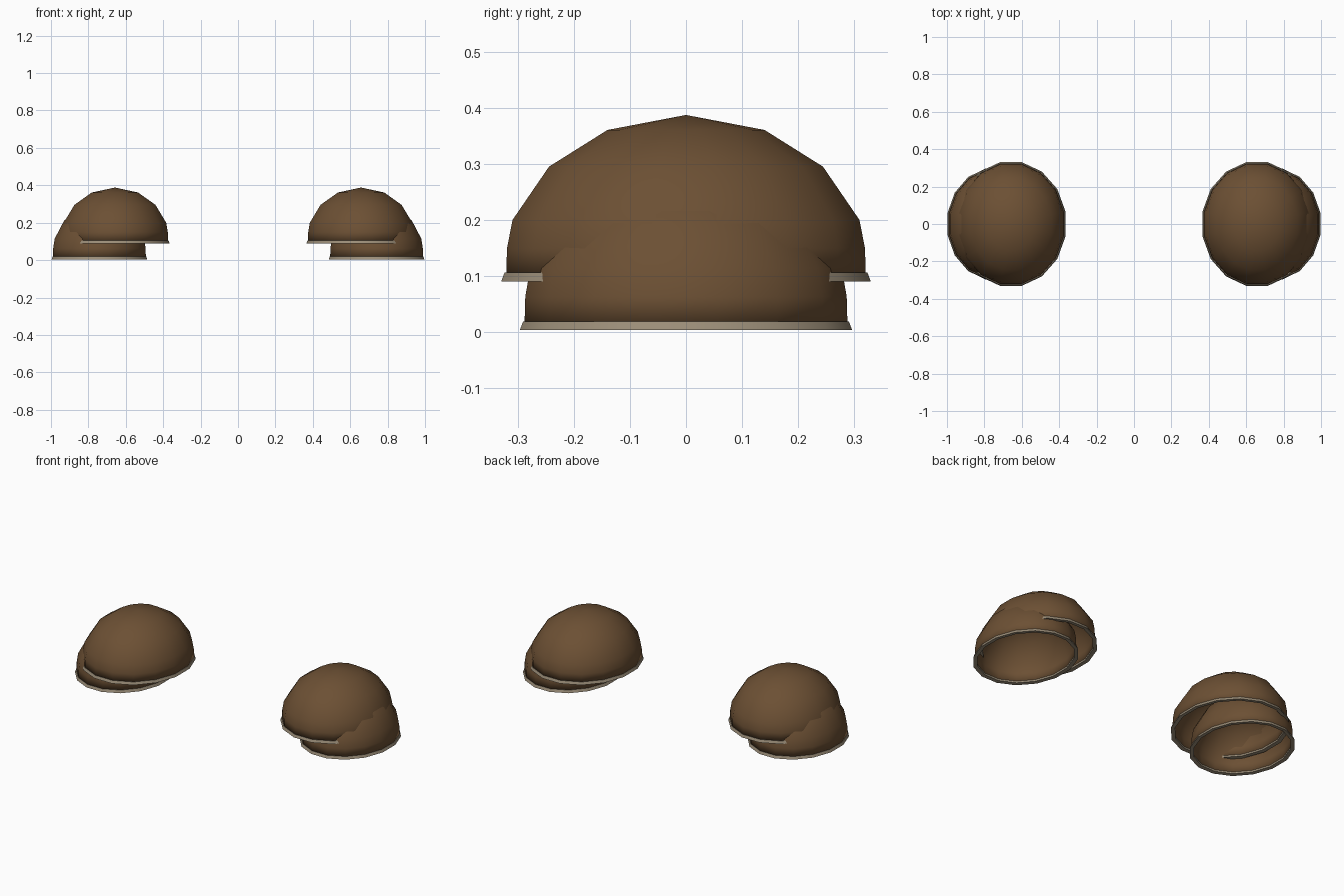
import bpy, bmesh, math

if "Cube" in bpy.data.objects:
    bpy.data.objects.remove(bpy.data.objects["Cube"])

SEGMENTS = 16


def material(name, rgb):
    m = bpy.data.materials.new(name)
    m.diffuse_color = (*rgb, 1)
    m.use_nodes = True
    m.node_tree.nodes["Principled BSDF"].inputs["Base Color"].default_value = m.diffuse_color
    return m


BROWN = material("shell brown", (0.15, 0.08, 0.034))
BEIGE = material("rim beige", (0.33, 0.27, 0.19))


def lathe(name, rows, centre, mat, closed=False):
    """Sweep (rx, ry, z) rows around an oval; a row with zero radius is a pole."""
    bm = bmesh.new()
    rings = []
    for rx, ry, z in rows:
        if rx == 0:
            rings.append([bm.verts.new((centre[0], centre[1], z))] * SEGMENTS)
            continue
        ring = []
        for i in range(SEGMENTS):
            a = math.tau * (i + 0.5) / SEGMENTS
            ring.append(bm.verts.new((centre[0] + rx * math.cos(a),
                                      centre[1] + ry * math.sin(a), z)))
        rings.append(ring)
    pairs = list(zip(rings, rings[1:]))
    if closed:
        pairs.append((rings[-1], rings[0]))
    for low, high in pairs:
        for i in range(SEGMENTS):
            j = (i + 1) % SEGMENTS
            quad = [low[i], low[j], high[j], high[i]]
            bm.faces.new(list(dict.fromkeys(quad)))
    bmesh.ops.recalc_face_normals(bm, faces=bm.faces)
    mesh = bpy.data.meshes.new(name)
    bm.to_mesh(mesh)
    bm.free()
    mesh.materials.append(mat)
    obj = bpy.data.objects.new(name, mesh)
    bpy.context.collection.objects.link(obj)
    bpy.ops.object.select_all(action='DESELECT')
    obj.select_set(True)
    bpy.context.view_layer.objects.active = obj
    bpy.ops.object.shade_smooth_by_angle(angle=math.radians(50))
    return obj


# Dome outline as fractions of radius and height
DOME = [(0.985, 0.03), (0.98, 0.2), (0.95, 0.37), (0.75, 0.69), (0.43, 0.91), (0, 1)]


def dome(name, x, rx, ry, z, height):
    # Hollow shell: outer surface, open below
    rows = [(rx * r, ry * r, z + height * h) for r, h in DOME]
    shell = lathe(name + "_shell", rows, (x, 0), BROWN)
    wall = shell.modifiers.new("wall", 'SOLIDIFY')
    wall.thickness = 0.012
    wall.offset = -1
    # Light rim band, flared slightly at its foot
    section = [(0.004, 0), (-0.018, 0.002), (-0.018, 0.012), (-0.002, 0.016)]
    lathe(name + "_rim", [(rx + d, ry + d, z + h) for d, h in section],
          (x, 0), BEIGE, closed=True)


for side, label in ((-1, "left"), (1, "right")):
    dome(label + "_upper", side * 0.658, 0.294, 0.333, 0.09, 0.298)
    dome(label + "_lower", side * 0.741, 0.257, 0.299, 0.003, 0.30)
